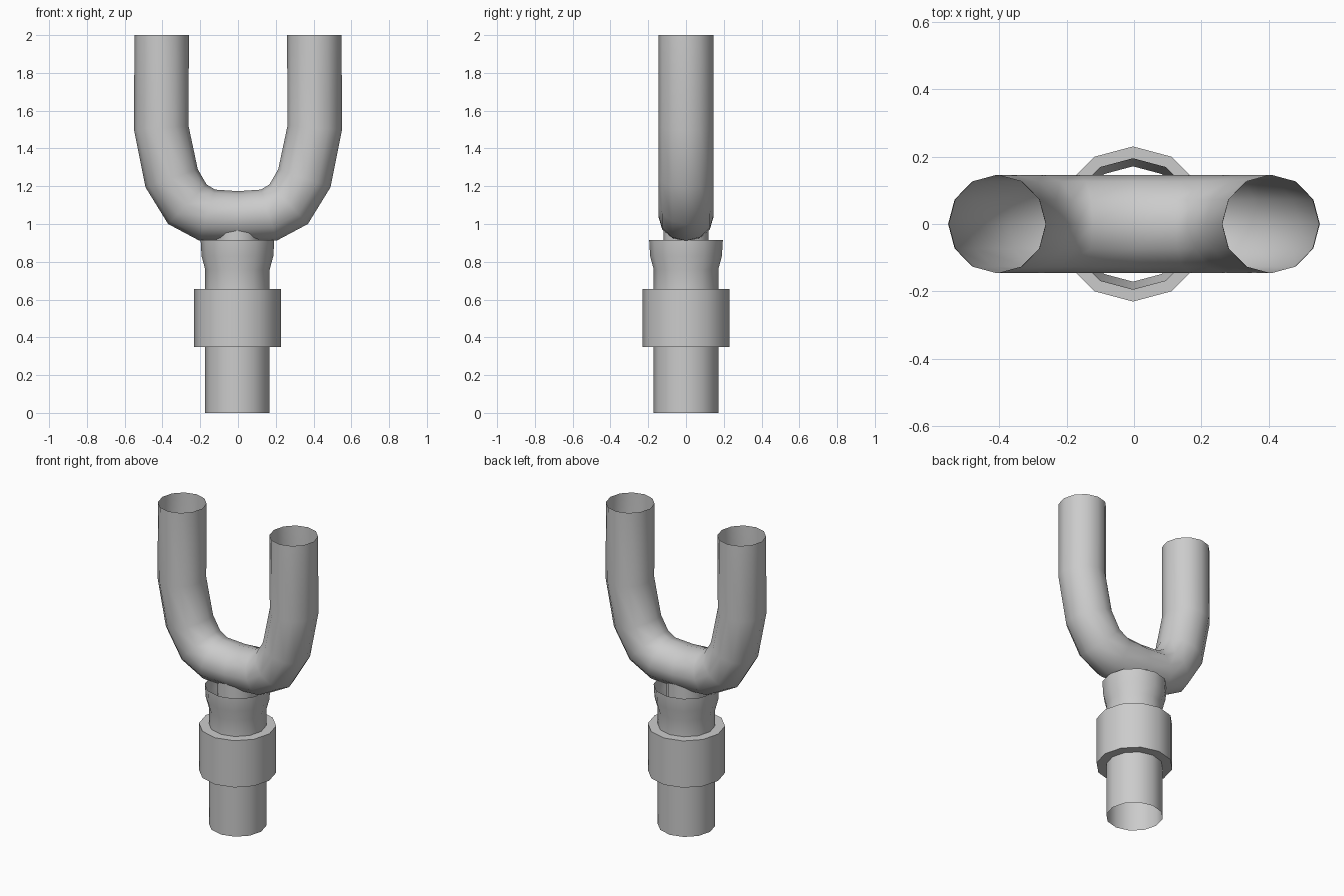
import bpy
import math

if "Cube" in bpy.data.objects:
    bpy.data.objects.remove(bpy.data.objects["Cube"])

SIDES = 12


def skin(name, rings, offset=(0, 0, 0)):
    """Join successive 12-sided rings into an open, smooth-shaded tube."""
    verts = [p for ring in rings for p in ring]
    faces = []
    for i in range(len(rings) - 1):
        for j in range(SIDES):
            k = (j + 1) % SIDES
            a, b = i * SIDES, (i + 1) * SIDES
            faces.append((a + j, a + k, b + k, b + j))
    mesh = bpy.data.meshes.new(name)
    mesh.from_pydata(verts, [], faces)
    obj = bpy.data.objects.new(name, mesh)
    obj.location = offset
    bpy.context.collection.objects.link(obj)
    bpy.ops.object.select_all(action='DESELECT')
    obj.select_set(True)
    bpy.context.view_layer.objects.active = obj
    bpy.ops.object.shade_smooth_by_angle(angle=math.radians(40))
    return obj


def angles():
    return [2 * math.pi * j / SIDES for j in range(SIDES)]


def lathe(name, profile, offset=(0, 0, 0)):
    """Revolve (radius, height) points around z."""
    return skin(name, [[(r * math.cos(a), r * math.sin(a), z) for a in angles()]
                       for r, z in profile], offset)


def section(outer, inner, half_depth=0.146):
    """Ring spanning from an outer to an inner (x, z) point of the bend."""
    cx, cz = (outer[0] + inner[0]) / 2, (outer[1] + inner[1]) / 2
    dx, dz = (outer[0] - inner[0]) / 2, (outer[1] - inner[1]) / 2
    return [(cx + dx * math.cos(a), half_depth * math.sin(a), cz + dz * math.cos(a))
            for a in angles()]


# Lower pipe, coupling band and flared open socket
lathe("stem_and_coupling", [
    (0.171, 0.0), (0.171, 0.35), (0.23, 0.35), (0.23, 0.656),
    (0.171, 0.656), (0.171, 0.76), (0.19, 0.83), (0.195, 0.915),
], (-0.003, 0, 0))

# Narrow stub joining the socket to the fork
lathe("fork_stub", [(0.12, 0.78), (0.12, 0.98)], (-0.003, 0, 0))

# U-shaped fork: right half stations (outer point, inner point), then mirrored
half = [
    ((0.548, 2.0), (0.26, 2.0)),
    ((0.551, 1.5), (0.262, 1.52)),
    ((0.49, 1.195), (0.213, 1.29)),
    ((0.37, 1.0), (0.167, 1.21)),
    ((0.205, 0.912), (0.122, 1.182)),
]
middle = [((0.0, 0.904), (0.0, 1.174))]
other = [((-o[0], o[1]), (-i[0], i[1])) for o, i in reversed(half)]
skin("fork_tube", [section(o, i) for o, i in half + middle + other])
